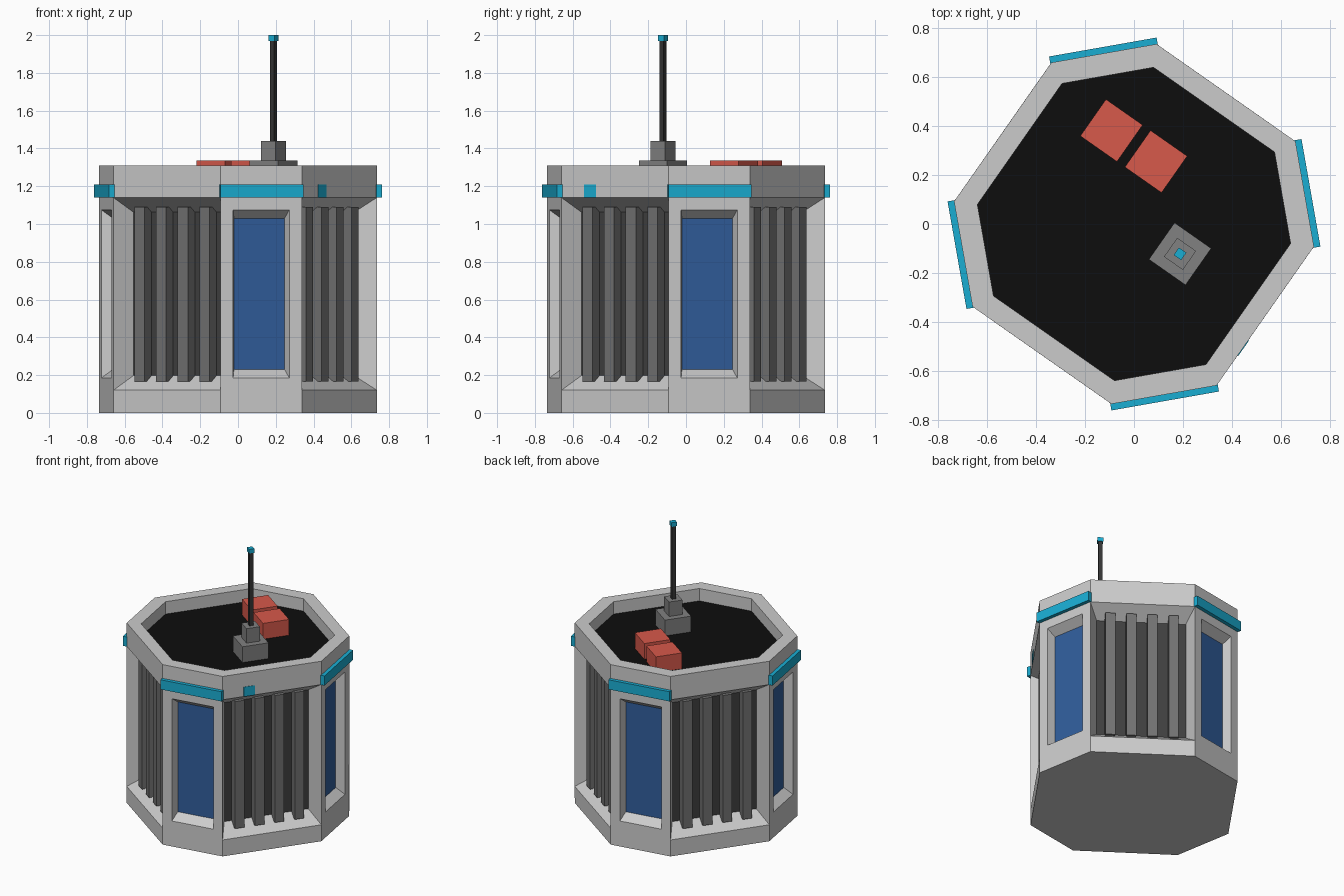
import bpy, bmesh
from math import sin, cos, radians
from mathutils import Vector, Matrix

if "Cube" in bpy.data.objects:
    bpy.data.objects.remove(bpy.data.objects["Cube"])

TURN = radians(10)
H, PLINTH, BAND_Z = 1.31, 0.12, 1.14
FLOOR = 1.22


def material(name, r, g, b):
    m = bpy.data.materials.new(name)
    m.diffuse_color = (r, g, b, 1)
    m.use_nodes = True
    m.node_tree.nodes["Principled BSDF"].inputs["Base Color"].default_value = m.diffuse_color
    return m


BLUE = material("glass_blue", 0.03, 0.11, 0.33)
CYAN = material("trim_cyan", 0.01, 0.42, 0.65)
RED = material("vent_red", 0.68, 0.1, 0.07)
BLACK = material("roof_black", 0.004, 0.004, 0.004)
DARK = material("panel_dark", 0.05, 0.05, 0.05)
RIB = material("rib_grey", 0.17, 0.17, 0.17)
MID = material("mount_grey", 0.22, 0.22, 0.22)
ROD = material("rod_dark", 0.035, 0.035, 0.035)


def finish(name, bm, mat=None):
    me = bpy.data.meshes.new(name)
    bm.to_mesh(me)
    bm.free()
    ob = bpy.data.objects.new(name, me)
    bpy.context.collection.objects.link(ob)
    if mat:
        me.materials.append(mat)
    return ob


def box(name, center, size, angle, mat):
    bm = bmesh.new()
    bmesh.ops.create_cube(bm, size=1, matrix=Matrix.Translation(center)
                          @ Matrix.Rotation(angle, 4, 'Z')
                          @ Matrix.Diagonal((*size, 1)))
    return finish(name, bm, mat)


class Side:
    """One octagon side: u runs along it, depth goes inward."""
    def __init__(self, k):
        self.wide = k % 2 == 1
        self.angle = TURN + radians(45 * k)
        self.t = Vector((cos(self.angle), sin(self.angle), 0))
        self.n = Vector((sin(self.angle), -cos(self.angle), 0))
        self.dist, self.half = (0.655, 0.3465) if self.wide else (0.708, 0.218)

    def at(self, u, depth, z):
        return self.n * (self.dist - depth) + self.t * u + Vector((0, 0, z))

    def rect(self, half, z0, z1, depth=0):
        return [self.at(u, depth, z) for u, z in
                ((-half, z0), (half, z0), (half, z1), (-half, z1))]

    def box(self, name, u, d0, d1, z0, z1, width, mat):
        return box(name, self.at(u, (d0 + d1) / 2, (z0 + z1) / 2),
                   (width, d1 - d0, z1 - z0), self.angle, mat)


sides = [Side(k) for k in range(8)]
body = bmesh.new()


def face(pts):
    body.faces.new([body.verts.new(p) for p in pts])


def ring(a, b):
    n = len(a)
    for i in range(n):
        j = (i + 1) % n
        face([a[i], a[j], b[j], b[i]])


# Side walls with recesses
for k, s in enumerate(sides):
    if s.wide:
        # Ribbed bay
        face(s.rect(s.half, 0, PLINTH))
        face(s.rect(s.half, BAND_Z, H))
        ring(s.rect(s.half, PLINTH, BAND_Z), s.rect(0.295, 0.197, 1.063, 0.11))
        s.box(f"bay_panel_{k}", 0, 0.11, 0.12, 0.197, 1.063, 0.59, DARK)
        for i in range(4):
            s.box(f"bay_rib_{k}_{i}", -0.21 + 0.14 * i, 0.045, 0.115,
                  0.165, 1.09, 0.065, RIB)
    else:
        # Window and trim strip above it
        opening = s.rect(0.151, 0.185, 1.075)
        ring(s.rect(s.half, 0, H), opening)
        ring(opening, s.rect(0.136, 0.23, 1.03, 0.06))
        s.box(f"window_{k}", 0, 0.06, 0.07, 0.23, 1.03, 0.272, BLUE)
        s.box(f"trim_strip_{k}", 0, -0.026, 0.004, BAND_Z, 1.21, 0.446, CYAN)

# Small marker on one ribbed side only
sides[1].box("marker_light", -0.16, -0.003, 0.01, BAND_Z, 1.21, 0.077, CYAN)

# Rim, inner parapet wall and underside
outer = [s.at(-s.half, 0, H) for s in sides]
inner = [Vector((p.x * 0.87, p.y * 0.87, H)) for p in outer]
low = [Vector((p.x, p.y, FLOOR)) for p in inner]
ring(outer, inner)
ring(inner, low)
face([Vector((p.x, p.y, 0)) for p in reversed(outer)])
bmesh.ops.remove_doubles(body, verts=body.verts, dist=0.002)
finish("body", body)

# Roof floor
roof = bmesh.new()
roof.faces.new([roof.verts.new(p) for p in low])
finish("roof_floor", roof, BLACK)

# Roof vents
A = radians(55)
for i, (x, y) in enumerate(((-0.092, 0.382), (0.09, 0.255))):
    box(f"roof_vent_{i}", (x, y, (FLOOR + 1.335) / 2),
        (0.183, 0.183, 1.335 - FLOOR), A, RED)

# Antenna stack
for name, w, z0, z1, mat in (("antenna_pad", 0.183, FLOOR, 1.335, MID),
                             ("antenna_socket", 0.094, 1.335, 1.44, MID),
                             ("antenna_rod", 0.028, 1.44, 1.97, ROD),
                             ("antenna_tip", 0.037, 1.97, 2.0, CYAN)):
    box(name, (0.188, -0.122, (z0 + z1) / 2), (w, w, z1 - z0), A, mat)
